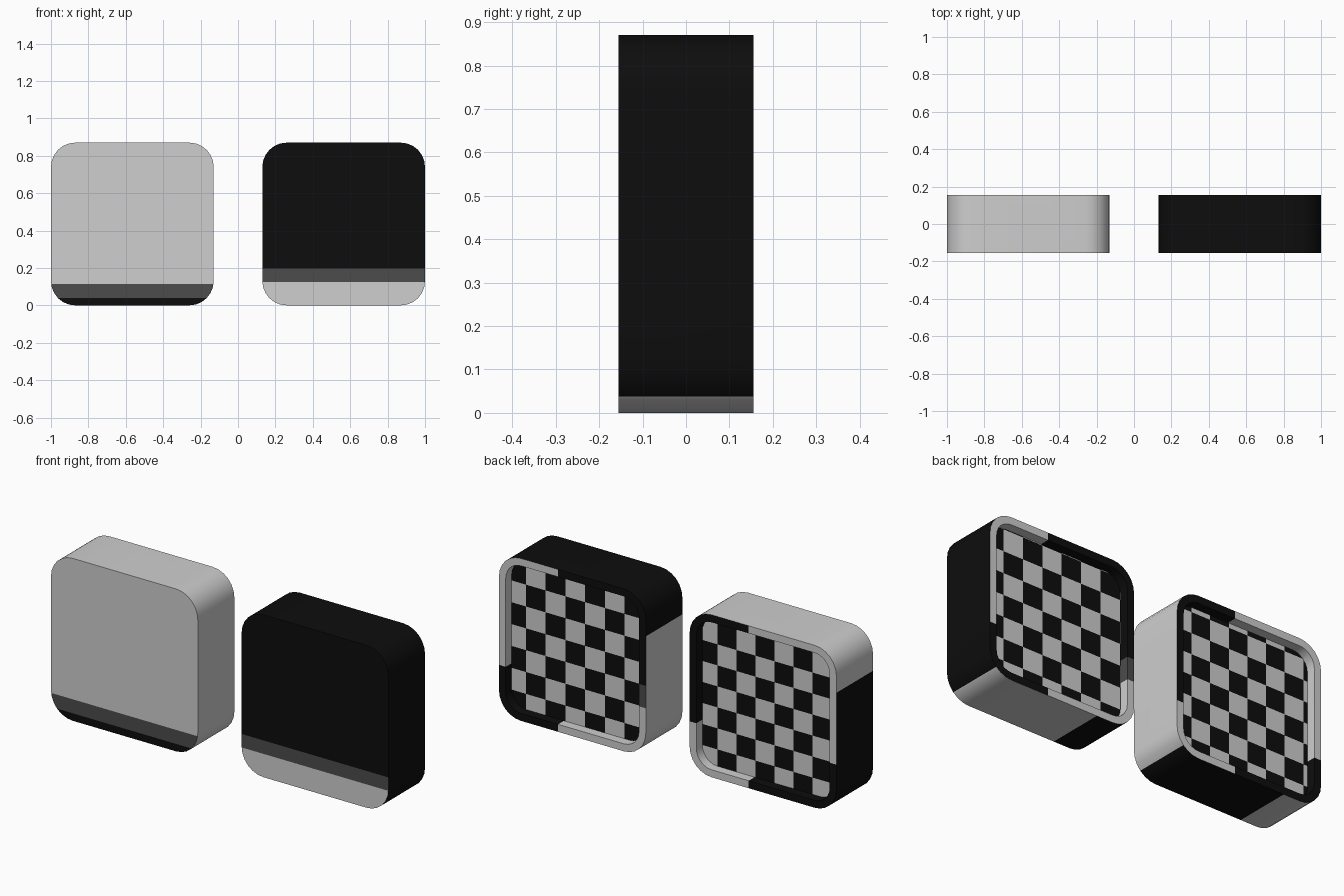
import bpy, bmesh, math

if "Cube" in bpy.data.objects:
    bpy.data.objects.remove(bpy.data.objects["Cube"])

def mat(name, v):
    m = bpy.data.materials.new(name)
    m.diffuse_color = (v, v, v, 1)
    m.use_nodes = True
    m.node_tree.nodes["Principled BSDF"].inputs["Base Color"].default_value = m.diffuse_color
    return m

MATS = [mat("light_grey", 0.62), mat("black", 0.004), mat("dark_grey", 0.072)]
LIGHT, BLACK, DARK = 0, 1, 2
SIZE, HALF, RAD, RIM, DEPTH, SEG = 0.87, 0.155, 0.13, 0.04, 0.05, 6


def outline(x1, inset):
    """Rounded square in xz, counter-clockwise seen from the front."""
    r, pts = RAD - inset, []
    for k, (cx, cz) in enumerate([(x1 - RAD, SIZE - RAD), (x1 - SIZE + RAD, SIZE - RAD),
                                  (x1 - SIZE + RAD, RAD), (x1 - RAD, RAD)]):
        for i in range(SEG + 1):
            a = math.pi / 2 * (k + i / SEG)
            pts.append((cx + r * math.cos(a), cz + r * math.sin(a)))
    return pts


def shaker(name, x1, main, other, front_bands, cell0, cell):
    bm = bmesh.new()
    tag = bm.faces.layers.int.new("part")

    def ring(inset, y):
        return [bm.verts.new((x, y, z)) for x, z in outline(x1, inset)]

    rings = [ring(0, -HALF), ring(0, HALF), ring(RIM, HALF), ring(RIM, HALF - DEPTH)]
    # parts: 0 front, 1 outer wall, 2 back rim, 3 recess wall, 4 recessed panel
    bm.faces.new(rings[0])[tag] = 0
    for p in range(3):
        a, b = rings[p], rings[p + 1]
        for i in range(len(a)):
            j = (i + 1) % len(a)
            bm.faces.new((a[j], a[i], b[i], b[j]))[tag] = p + 1
    bm.faces.new(rings[3][::-1])[tag] = 4
    bmesh.ops.recalc_face_normals(bm, faces=bm.faces)

    def cut(parts, d=None, z=None):
        fs = [f for f in bm.faces if f[tag] in parts]
        geom = fs + list({e for f in fs for e in f.edges}) + list({v for f in fs for v in f.verts})
        co, no = ((x1 - d, 0, 0), (1, 0, 0)) if z is None else ((0, 0, z), (0, 0, 1))
        bmesh.ops.bisect_plane(bm, geom=geom, dist=1e-5, plane_co=co, plane_no=no)

    # colour boundaries
    for h, _ in front_bands[:-1]:
        cut([0], z=h)
    cut([1], z=0.65)
    cut([1], d=0.645)
    cut([2, 3], d=0.35)
    cut([2, 3], z=0.265)
    if main == BLACK:
        cut([2, 3], z=0.385)
    for k in range(7):
        cut([4], d=cell0 + k * cell)
        cut([4], z=cell0 + k * cell)

    # colours by part and position
    for f in bm.faces:
        c, n, p = f.calc_center_median(), f.normal, f[tag]
        d, z = x1 - c.x, c.z
        col = main
        if p == 0:
            col = next(m for h, m in front_bands if z > h)
        elif p == 1:
            if n.z < -abs(n.x):
                col = other if d < 0.645 else main
            elif n.x < -0.5 and z < 0.65:
                col = other
        elif p in (2, 3):
            if (d < 0.35) == (z > 0.265):
                col = other
            elif main == BLACK and d > 0.6 and 0.265 < z < 0.385:
                col = DARK
        else:
            odd = (math.floor((d - cell0) / cell) + math.floor((z - cell0) / cell)) % 2
            col = other if odd else main
        f.material_index = col

    me = bpy.data.meshes.new(name)
    bm.to_mesh(me)
    bm.free()
    for m in MATS:
        me.materials.append(m)
    ob = bpy.data.objects.new(name, me)
    bpy.context.collection.objects.link(ob)
    bpy.ops.object.select_all(action='DESELECT')
    ob.select_set(True)
    bpy.context.view_layer.objects.active = ob
    bpy.ops.object.shade_smooth_by_angle(angle=math.radians(30))


# the light box and its inverted dark twin
shaker("light_box", -0.13, LIGHT, BLACK,
       [(0.115, LIGHT), (0.04, DARK), (-1, BLACK)], 0.13, 0.1125)
shaker("dark_box", 1.0, BLACK, LIGHT,
       [(0.197, BLACK), (0.125, DARK), (-1, LIGHT)], 0.124, 0.117)
